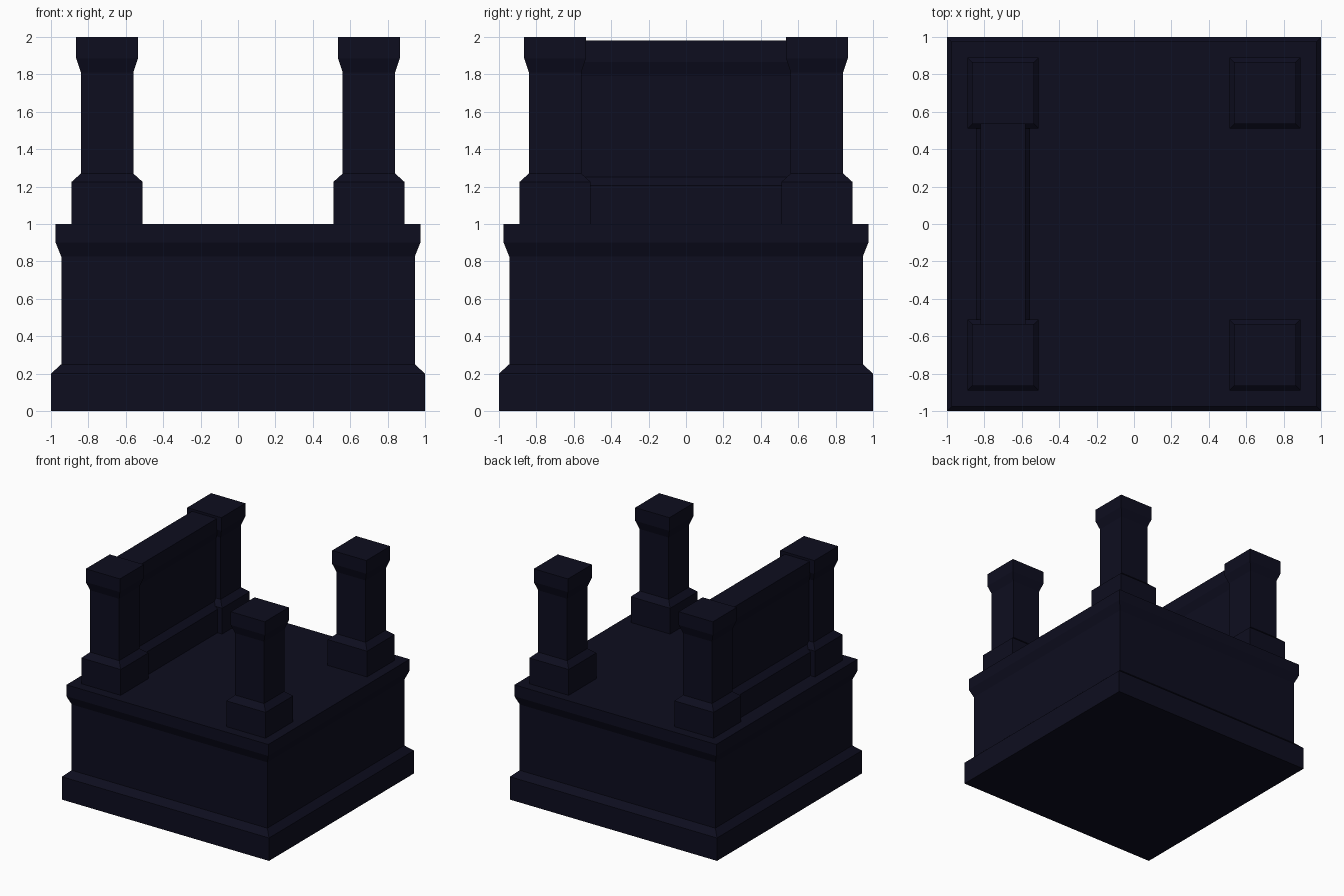
import bpy, bmesh

if "Cube" in bpy.data.objects:
    bpy.data.objects.remove(bpy.data.objects["Cube"])

navy = bpy.data.materials.new("dark navy stone")
navy.diffuse_color = (0.004, 0.004, 0.0135, 1)
navy.use_nodes = True
navy.node_tree.nodes["Principled BSDF"].inputs["Base Color"].default_value = navy.diffuse_color


def moulded_block(name, cx, cy, rings):
    """Stack rectangular rings (half_x, half_y, z) into a closed moulded block."""
    bm = bmesh.new()
    loops = [[bm.verts.new((cx + sx * hx, cy + sy * hy, z))
              for sx, sy in ((-1, -1), (1, -1), (1, 1), (-1, 1))]
             for hx, hy, z in rings]
    bm.faces.new(loops[0][::-1])
    bm.faces.new(loops[-1])
    for low, high in zip(loops, loops[1:]):
        for i in range(4):
            j = (i + 1) % 4
            bm.faces.new((low[i], low[j], high[j], high[i]))
    mesh = bpy.data.meshes.new(name)
    bm.to_mesh(mesh)
    bm.free()
    mesh.materials.append(navy)
    obj = bpy.data.objects.new(name, mesh)
    bpy.context.collection.objects.link(obj)
    return obj


# Large pedestal with skirting and cornice
base_profile = [(1.0, 0), (1.0, 0.2), (0.945, 0.25), (0.945, 0.825), (0.975, 0.9), (0.975, 1.0)]
moulded_block("pedestal", 0, 0, [(h, h, z) for h, z in base_profile])

# Four corner pillars
pillar_profile = [(0.19, 1.0), (0.19, 1.225), (0.14, 1.27), (0.14, 1.81), (0.165, 1.885), (0.165, 2.0)]
for sx in (-1, 1):
    for sy in (-1, 1):
        moulded_block("corner_pillar", 0.7 * sx, 0.7 * sy, [(h, h, z) for h, z in pillar_profile])

# Wall joining the two left pillars, same moulding but thinner and slightly lower
wall_profile = [(0.145, 1.0), (0.145, 1.205), (0.095, 1.25), (0.095, 1.79), (0.12, 1.865), (0.12, 1.98)]
moulded_block("side_wall", -0.7, 0, [(h, 0.6, z) for h, z in wall_profile])
